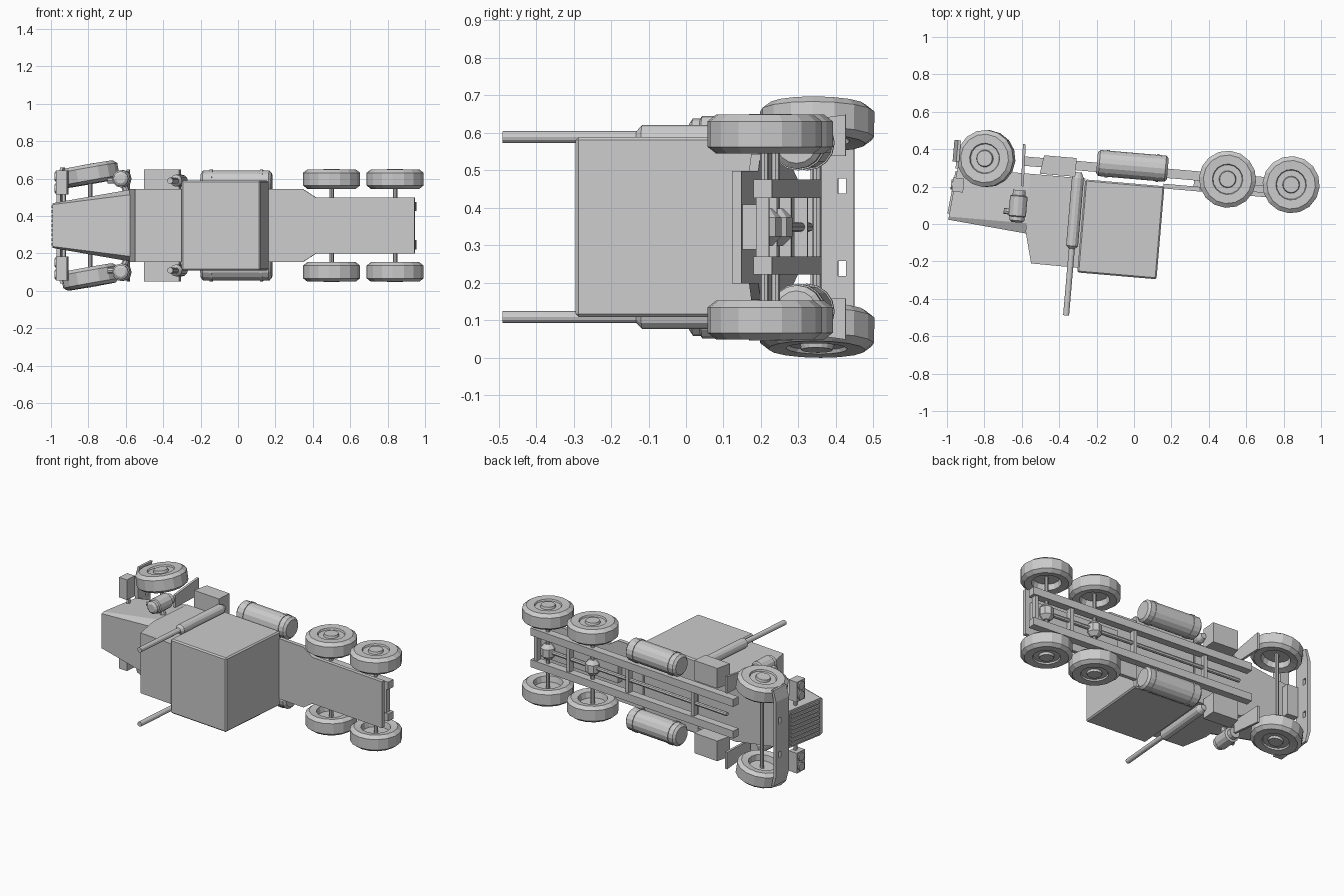
import bpy, bmesh, math
from mathutils import Matrix, Vector

cube = bpy.data.objects.get("Cube")
if cube:
    bpy.data.objects.remove(cube, do_unlink=True)

parts = []


def finish(name, bm):
    bmesh.ops.recalc_face_normals(bm, faces=bm.faces)
    mesh = bpy.data.meshes.new(name)
    bm.to_mesh(mesh)
    bm.free()
    obj = bpy.data.objects.new(name, mesh)
    bpy.context.collection.objects.link(obj)
    parts.append(obj)
    return obj


def loft(name, *rings):
    """Skin a solid through matching closed rings of points."""
    bm = bmesh.new()
    loops = [[bm.verts.new(p) for p in ring] for ring in rings]
    n = len(loops[0])
    for a, b in zip(loops, loops[1:]):
        for i in range(n):
            j = (i + 1) % n
            bm.faces.new((a[i], a[j], b[j], b[i]))
    bm.faces.new(loops[0])
    bm.faces.new(loops[-1])
    return finish(name, bm)


def side_prism(name, pts, y0, y1):
    return loft(name, [(x, y0, z) for x, z in pts], [(x, y1, z) for x, z in pts])


def plan_prism(name, pts, z0, z1):
    return loft(name, [(x, y, z0) for x, y in pts], [(x, y, z1) for x, y in pts])


def box(name, x, y, z):
    return side_prism(name, [(x[0], z[0]), (x[1], z[0]), (x[1], z[1]), (x[0], z[1])], *y)


def turned(name, profile, centre, axis, sides=16, steer=0):
    """Revolve (radius, height) points about an axis through centre."""
    bm = bmesh.new()
    rings = []
    for r, h in profile:
        angles = [math.tau * i / sides for i in range(sides)]
        rings.append([bm.verts.new((r * math.cos(a), r * math.sin(a), h)) for a in angles])
    for a, b in zip(rings, rings[1:]):
        for i in range(sides):
            j = (i + 1) % sides
            bm.faces.new((a[i], a[j], b[j], b[i]))
    bm.faces.new(rings[0])
    bm.faces.new(rings[-1])
    turn = Vector((0, 0, 1)).rotation_difference(Vector(axis)).to_matrix().to_4x4()
    bm.transform(Matrix.Translation(centre) @ Matrix.Rotation(steer, 4, "Z") @ turn)
    return finish(name, bm)


def rod(name, r, start, end, sides=12):
    a, b = Vector(start), Vector(end)
    return turned(name, [(r, 0), (r, (b - a).length)], a, (b - a).normalized(), sides)


# The truck is built upright, nose to -x, then laid on its side at the end.
AXLE_Z = -0.281
FRONT_X, REAR_XS = -0.817, (0.478, 0.819)
TYRE = [(0.03, -0.01), (0.08, -0.01), (0.088, -0.046), (0.13, -0.052), (0.153, -0.034),
        (0.153, 0.034), (0.13, 0.052), (0.082, 0.05), (0.078, 0.04), (0.046, 0.04),
        (0.042, 0.054), (0.015, 0.054)]

# Sleeper and cab
sleeper = box("sleeper", (-0.28, 0.145), (-0.24, 0.24), (-0.215, 0.284))
bevel = sleeper.modifiers.new("soft_edges", "BEVEL")
bevel.width, bevel.segments = 0.008, 1
side_prism("cab", [(-0.574, -0.22), (-0.28, -0.22), (-0.28, 0.259), (-0.53, 0.257), (-0.574, 0.09)],
           -0.195, 0.195)


# Hood tapering to the grille
def hood_ring(x_low, x_top, half, half_top, shoulder, top):
    return [(x_low, -half, -0.22), (x_top, -half, shoulder), (x_top, -half_top, top),
            (x_top, half_top, top), (x_top, half, shoulder), (x_low, half, -0.22)]


loft("hood", hood_ring(-0.965, -0.99, 0.12, 0.112, 0.045, 0.062),
     hood_ring(-0.57, -0.57, 0.193, 0.165, 0.045, 0.1))
for i in range(9):
    y = -0.1 + 0.025 * i
    side_prism("grille_bar", [(-0.975, -0.2), (-0.999, 0.03), (-0.98, 0.03), (-0.96, -0.2)],
               y - 0.007, y + 0.007)

# Bumper with two slots and swept ends
for name, z in (("bumper_top", (-0.323, -0.25)), ("bumper_bottom", (-0.366, -0.345))):
    box(name, (-0.995, -0.975), (-0.24, 0.24), z)
for y in ((-0.24, -0.13), (-0.09, 0.09), (0.13, 0.24)):
    box("bumper_middle", (-0.995, -0.975), y, (-0.345, -0.323))
box("bumper_bracket", (-0.976, -0.9), (-0.1, 0.1), (-0.27, -0.215))

# Chassis rails, rear deck and cross members
plan_prism("rear_deck", [(0.14, -0.195), (0.33, -0.195), (0.40, -0.15), (0.93, -0.15),
                         (0.93, 0.15), (0.40, 0.15), (0.33, 0.195), (0.14, 0.195)], -0.228, -0.203)
for x in (-0.3, 0.2, 0.65, 0.9):
    box("cross_member", (x - 0.012, x + 0.012), (-0.09, 0.09), (-0.3, -0.265))
box("deck_support", (0.3, 0.9), (-0.06, 0.06), (-0.265, -0.225))

# Axles, differentials and drive shaft
rod("front_axle", 0.012, (FRONT_X, -0.27, AXLE_Z), (FRONT_X, 0.27, AXLE_Z), 8)
for x in REAR_XS:
    rod("rear_axle", 0.012, (x, -0.24, AXLE_Z), (x, 0.24, AXLE_Z), 8)
    turned("differential", [(0.02, -0.05), (0.045, -0.025), (0.045, 0.025), (0.02, 0.05)],
           (x, 0, AXLE_Z), (0, 1, 0), 8)
rod("drive_shaft", 0.013, (-0.55, 0, AXLE_Z), (REAR_XS[1], 0, AXLE_Z), 8)

for s in (1, -1):
    # Rails and wheels
    box("chassis_rail", (-0.62, 0.93), (s * 0.078, s * 0.127), (-0.31, -0.26))
    turned("front_wheel", TYRE, (FRONT_X, s * 0.275, AXLE_Z), (0, s, 0), 16, math.radians(10))
    for x in REAR_XS:
        turned("rear_wheel", TYRE, (x, s * 0.248, AXLE_Z), (0, s, 0))

    # Bumper end and mudflap
    plan_prism("bumper_end", [(-0.995, s * 0.24), (-0.975, s * 0.31), (-0.96, s * 0.31),
                              (-0.975, s * 0.24)], -0.366, -0.25)
    loft("mudflap", [(-0.62, s * 0.19, -0.15), (-0.605, s * 0.19, -0.15),
                     (-0.605, s * 0.27, -0.15), (-0.62, s * 0.27, -0.15)],
         [(-0.628, s * 0.19, -0.375), (-0.613, s * 0.19, -0.375),
          (-0.613, s * 0.30, -0.375), (-0.628, s * 0.30, -0.375)])

    # Twin headlights
    box("headlight_housing", (-0.985, -0.925), (s * 0.165, s * 0.295), (-0.165, -0.09))
    rod("headlight_bracket", 0.012, (-0.945, s * 0.1, -0.13), (-0.945, s * 0.17, -0.13), 6)
    for y in (0.198, 0.262):
        rod("headlight_lamp", 0.027, (-0.98, s * y, -0.128), (-0.993, s * y, -0.128))

    # Air cleaner
    turned("air_cleaner", [(0.034, -0.088), (0.034, -0.06), (0.047, -0.055), (0.047, 0.05),
                           (0.04, 0.055), (0.04, 0.075), (0.025, 0.085)],
           (-0.626, s * 0.25, -0.04), (0, 0, 1), 12)
    rod("air_intake", 0.016, (-0.70, s * 0.24, -0.01), (-0.64, s * 0.24, -0.01), 8)
    rod("air_pipe", 0.018, (-0.626, s * 0.25, -0.04), (-0.6, s * 0.17, -0.04), 8)

    # Step box
    side_prism("step_box", [(-0.525, -0.225), (-0.335, -0.225), (-0.335, -0.325), (-0.51, -0.325)],
               s * 0.17, s * 0.30)

    # Fuel tank with straps
    tank = (0, s * 0.225, -0.309)
    turned("fuel_tank", [(0.055, -0.225), (0.07, -0.212), (0.07, 0.142), (0.055, 0.155)],
           tank, (1, 0, 0))
    for x in (-0.17, 0.1):
        turned("tank_strap", [(0.074, x - 0.008), (0.074, x + 0.008)], tank, (1, 0, 0))

    # Exhaust stack
    turned("exhaust_stack", [(0.018, -0.25), (0.032, -0.22), (0.032, 0.145), (0.016, 0.16),
                             (0.016, 0.518)], (-0.32, s * 0.24, 0), (0, 0, 1), 12)

# Lay the truck on its side with a slight yaw and rest it on the ground
a = math.radians(4.9)
c, d = math.cos(a), math.sin(a)
lay = Matrix(((c, 0, -d, 0), (-d, 0, -c, 0), (0, 1, 0, 0), (0, 0, 0, 1)))
for obj in parts:
    obj.data.transform(lay)
lowest = min(v.co.z for obj in parts for v in obj.data.vertices)
for obj in parts:
    obj.data.transform(Matrix.Translation((0, 0, -lowest)))
